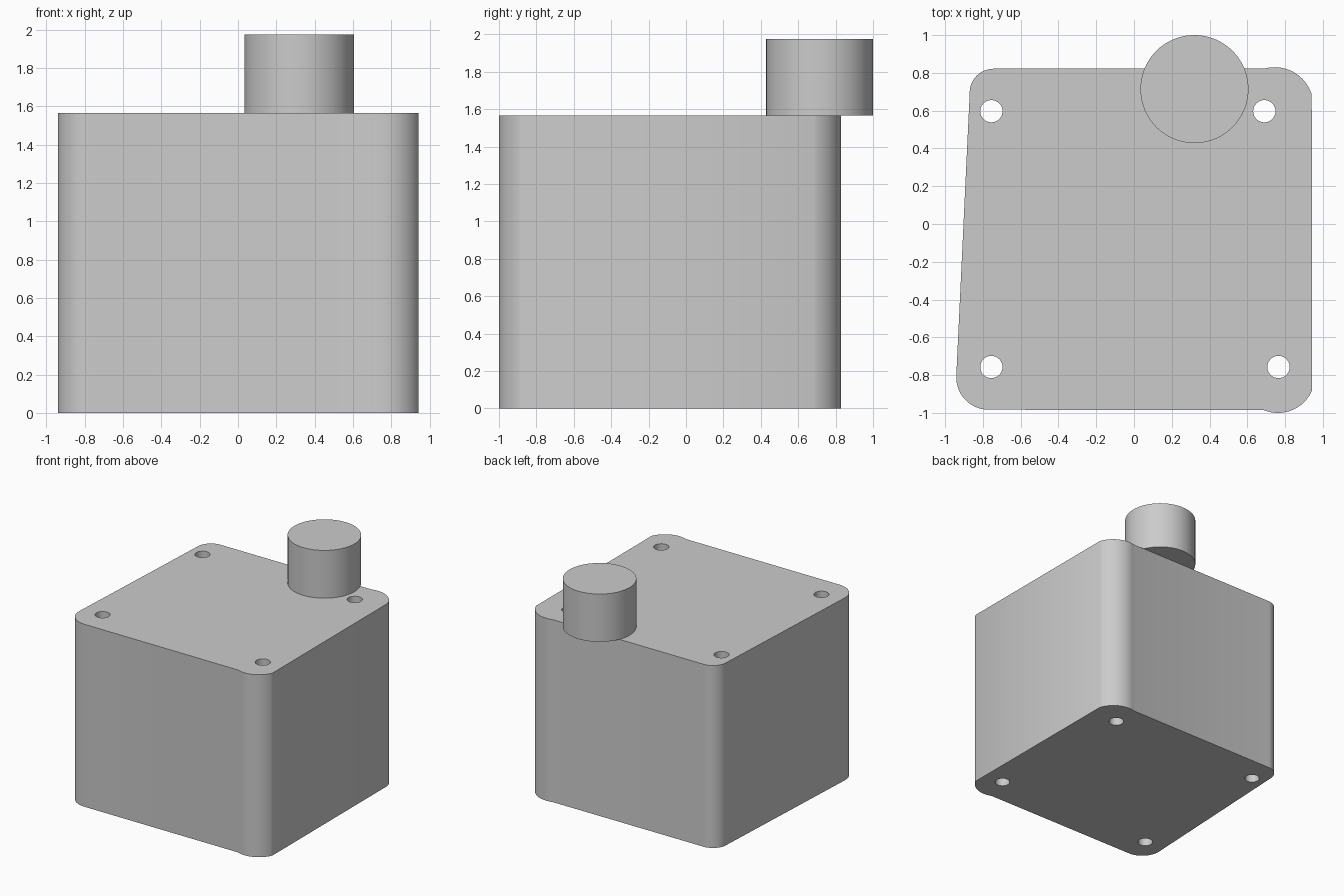
import bpy, bmesh
from math import cos, sin, pi, atan2, radians

if "Cube" in bpy.data.objects:
    bpy.data.objects.remove(bpy.data.objects["Cube"])

BODY_H = 1.565
TOTAL_H = 1.975


def arc(c, r, start, end, n=20):
    """Counter-clockwise arc between two points, around centre c."""
    a0 = atan2(start[1] - c[1], start[0] - c[0])
    a1 = atan2(end[1] - c[1], end[0] - c[0])
    if a1 <= a0:
        a1 += 2 * pi
    return [(c[0] + r * cos(a0 + (a1 - a0) * i / n),
             c[1] + r * sin(a0 + (a1 - a0) * i / n)) for i in range(n + 1)]


def circle(c, r, n):
    return [(c[0] + r * cos(2 * pi * i / n), c[1] + r * sin(2 * pi * i / n))
            for i in range(n)]


def extruded(name, loops, z0, z1):
    """Filled profile (inner loops become holes) extruded from z0 to z1."""
    cu = bpy.data.curves.new(name, 'CURVE')
    cu.dimensions = '2D'
    cu.fill_mode = 'BOTH'
    cu.extrude = (z1 - z0) / 2
    for pts in loops:
        s = cu.splines.new('POLY')
        s.points.add(len(pts) - 1)
        for p, (x, y) in zip(s.points, pts):
            p.co = (x, y, 0, 1)
        s.use_cyclic_u = True
    ob = bpy.data.objects.new(name, cu)
    bpy.context.collection.objects.link(ob)
    ob.location.z = (z0 + z1) / 2
    bpy.ops.object.select_all(action='DESELECT')
    ob.select_set(True)
    bpy.context.view_layer.objects.active = ob
    bpy.ops.object.convert(target='MESH')
    ob = bpy.context.object
    ob.name = name
    # Weld caps to walls
    bm = bmesh.new()
    bm.from_mesh(ob.data)
    bmesh.ops.remove_doubles(bm, verts=bm.verts, dist=1e-5)
    bmesh.ops.recalc_face_normals(bm, faces=bm.faces)
    bm.to_mesh(ob.data)
    bm.free()
    bpy.ops.object.shade_smooth_by_angle(angle=radians(30))
    return ob


# Body: uneven rounded block, slanted left wall, bulging right corners
outline = (
    arc((0.762, -0.803), 0.197, (0.69, -0.983), (0.94, -0.88))
    + arc((0.745, 0.625), 0.205, (0.94, 0.685), (0.69, 0.822))
    + arc((-0.743, 0.695), 0.127, (-0.743, 0.822), (-0.87, 0.69))
    + arc((-0.77, -0.812), 0.171, (-0.941, -0.804), (-0.77, -0.983))
)
# Four bolt holes running right through
holes = [circle(c, 0.059, 32) for c in
         [(-0.755, 0.597), (0.69, 0.597), (-0.755, -0.757), (0.765, -0.757)]]
extruded("body_block", [outline] + holes, 0, BODY_H)

# Round boss on top, overhanging the back edge
extruded("top_boss", [circle((0.32, 0.714), 0.286, 80)], BODY_H, TOTAL_H)
